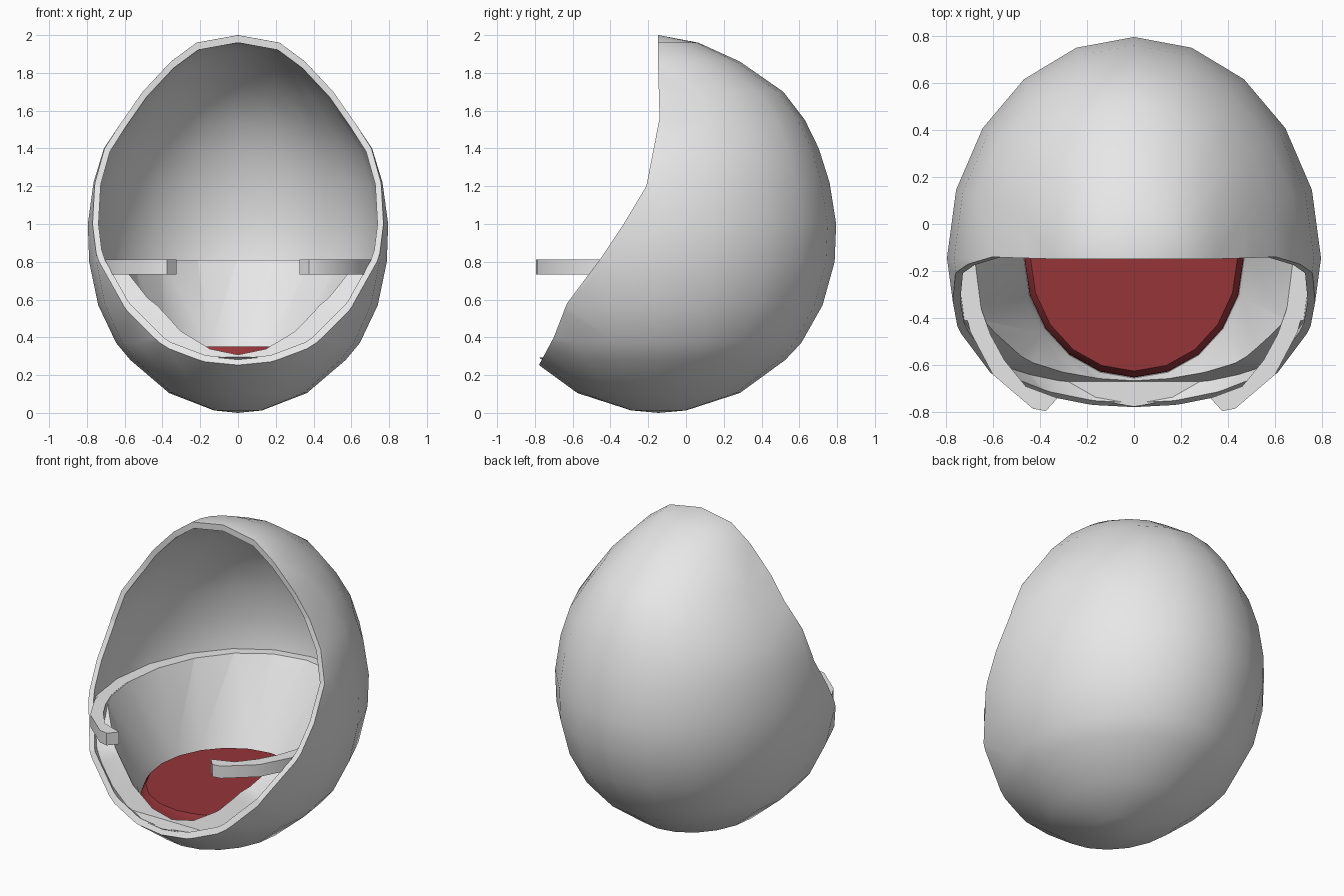
import bpy, bmesh, math

if "Cube" in bpy.data.objects:
    bpy.data.objects.remove(bpy.data.objects["Cube"])

CY = -0.145      # y of the egg's vertical axis
SEG = 20


def material(name, col):
    m = bpy.data.materials.new(name)
    m.diffuse_color = (*col, 1)
    m.use_nodes = True
    m.node_tree.nodes["Principled BSDF"].inputs["Base Color"].default_value = m.diffuse_color
    return m


GREY = material("light grey shell", (0.8, 0.8, 0.8))
RED = material("dark red fabric", (0.3, 0.035, 0.04))


def from_bm(name, bm, mat):
    bmesh.ops.recalc_face_normals(bm, faces=bm.faces[:])
    me = bpy.data.meshes.new(name)
    bm.to_mesh(me)
    bm.free()
    me.materials.append(mat)
    ob = bpy.data.objects.new(name, me)
    bpy.context.collection.objects.link(ob)
    return ob


def lathe(name, rows, mat=GREY):
    """Closed elliptical lathe from rows of (z, radius x, radius y)."""
    bm = bmesh.new()
    rings = []
    for z, rx, ry in rows:
        if rx == 0:
            rings.append([bm.verts.new((0, CY, z))] * SEG)
        else:
            rings.append([bm.verts.new((rx * math.sin(i * math.tau / SEG),
                                        CY + ry * math.cos(i * math.tau / SEG), z))
                          for i in range(SEG)])
    for a, b in zip(rings, rings[1:]):
        for i in range(SEG):
            j = (i + 1) % SEG
            bm.faces.new(list(dict.fromkeys((a[i], a[j], b[j], b[i]))))
    for r, row in ((rings[0], rows[0]), (rings[-1], rows[-1])):
        if row[1]:
            bm.faces.new(r)
    return from_bm(name, bm, mat)


def prism(name, pts, to_xyz, depth, mat=GREY):
    """Extrude a flat outline by a vector."""
    bm = bmesh.new()
    f = bm.faces.new([bm.verts.new(to_xyz(*p)) for p in pts])
    r = bmesh.ops.extrude_face_region(bm, geom=[f])
    bmesh.ops.translate(bm, vec=depth, verts=[v for v in r["geom"] if isinstance(v, bmesh.types.BMVert)])
    return from_bm(name, bm, mat)


def boolean(ob, tool, op):
    m = ob.modifiers.new(op, "BOOLEAN")
    m.operation, m.object, m.solver = op, tool, "EXACT"
    bpy.context.view_layer.objects.active = ob
    bpy.ops.object.modifier_apply(modifier=m.name)
    bpy.data.objects.remove(tool)


def smooth(ob, angle=33):
    bpy.ops.object.select_all(action="DESELECT")
    ob.select_set(True)
    bpy.context.view_layer.objects.active = ob
    bpy.ops.object.shade_smooth_by_angle(angle=math.radians(angle))


EGG = [(0, 0, 0), (.013, .127, .145), (.105, .365, .43), (.28, .57, .67), (.37, .645, .755),
       (.57, .74, .868), (.8, .788, .932), (1.0, .795, .94), (1.22, .765, .905),
       (1.4, .71, .848), (1.55, .61, .775), (1.7, .505, .66), (1.86, .355, .43),
       (1.96, .22, .21), (2, 0, 0)]


def egg(name, s):
    return lathe(name, [(1 + (z - 1) * s, rx * s, ry * s) for z, rx, ry in EGG])


side = lambda y, z: (-1.2, y, z)

# Egg shell, hollowed and opened at the front
shell = egg("egg_shell", 1)
boolean(shell, egg("hollow", .96), "DIFFERENCE")
opening = [(-.15, 2.1), (-.148, 1.85), (-.14, 1.56), (-.21, 1.2), (-.33, 1.0), (-.45, .82),
           (-.63, .58), (-.70, .40), (-.78, .25), (-.86, .10), (-1.3, .1), (-1.3, 2.1)]
boolean(shell, prism("opening", opening, side, (2.4, 0, 0)), "DIFFERENCE")
smooth(shell)

# Seat tub filling the lower shell, with a tapered cavity
tub = egg("seat_tub", .967)
fill = [(1.2, -.1), (1.2, .81), (-.41, .81), (-.47, .74), (-.59, .57), (-.645, .38),
        (-.67, .295), (-1.2, .28), (-1.2, -.1)]
boolean(tub, prism("fill", fill, side, (2.4, 0, 0)), "INTERSECT")
boolean(tub, lathe("cavity", [(.288, .468, .51), (.35, .482, .545), (.84, .69, .86)]), "DIFFERENCE")
smooth(tub)

# Seat cushion with a sloping edge
cushion = lathe("seat_cushion", [(.28, .467, .508), (.31, .465, .505), (.352, .44, .48)], RED)
smooth(cushion)

# Armrests curving forward from the tub rim
arm = [(.745, -.15), (.737, -.3), (.695, -.46), (.6, -.64), (.43, -.785), (.375, -.795),
       (.325, -.74), (.46, -.69), (.55, -.58), (.61, -.47), (.66, -.33), (.68, -.15)]
for s, label in ((1, "right"), (-1, "left")):
    ob = prism("armrest_" + label, arm, lambda x, y: (s * x, y, .733), (0, 0, .078))
    smooth(ob)
